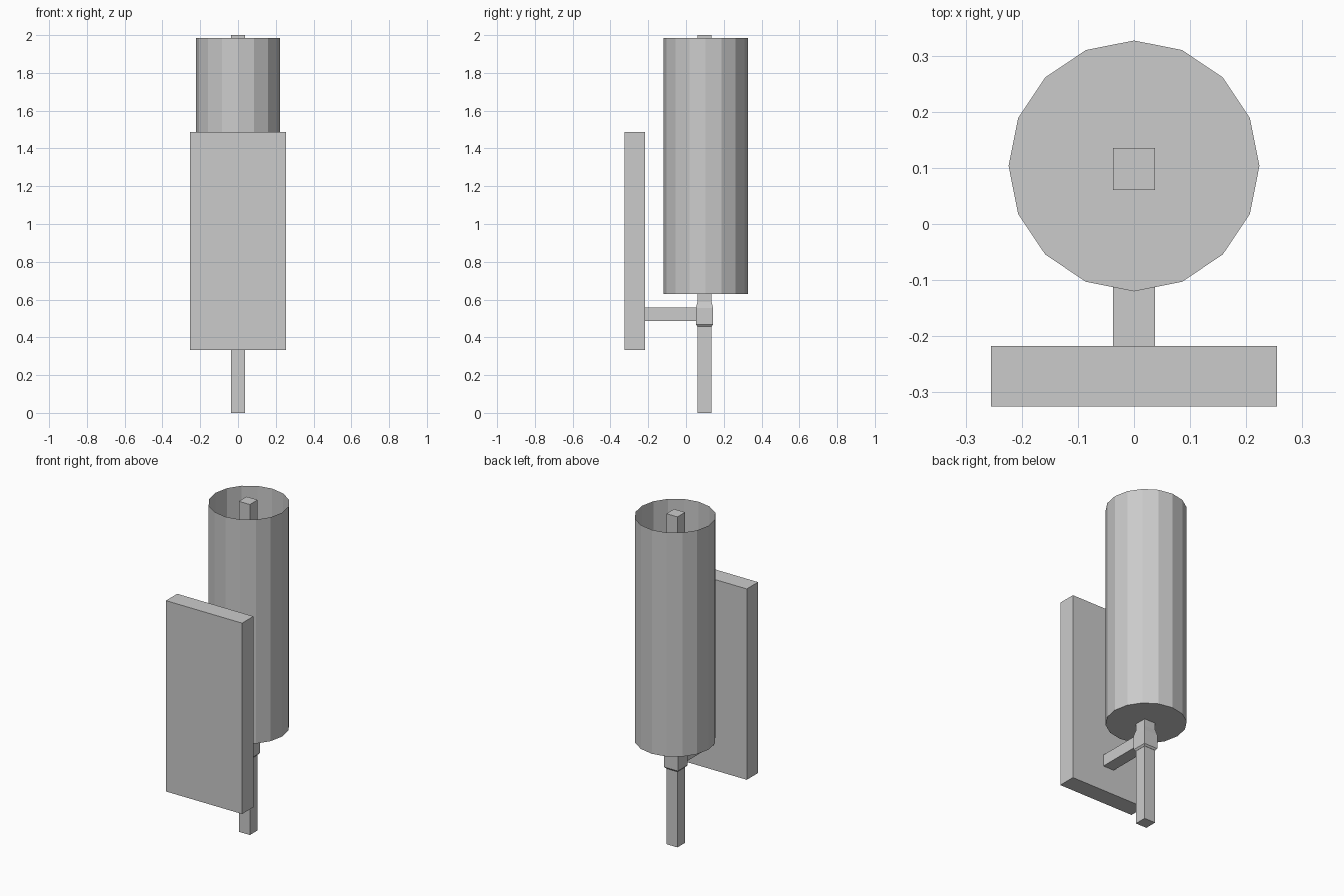
import bpy, bmesh
from math import cos, sin, pi

if "Cube" in bpy.data.objects:
    bpy.data.objects.remove(bpy.data.objects["Cube"])

ROD_Y = 0.098


def finish(name, bm):
    bmesh.ops.recalc_face_normals(bm, faces=bm.faces)
    mesh = bpy.data.meshes.new(name)
    bm.to_mesh(mesh)
    bm.free()
    obj = bpy.data.objects.new(name, mesh)
    bpy.context.collection.objects.link(obj)
    return obj


def loft(name, rings, cap_top=True):
    """Skin a stack of point rings; the bottom is always capped."""
    bm = bmesh.new()
    loops = [[bm.verts.new(p) for p in ring] for ring in rings]
    for a, b in zip(loops, loops[1:]):
        n = len(a)
        for i in range(n):
            j = (i + 1) % n
            bm.faces.new((a[i], a[j], b[j], b[i]))
    bm.faces.new(loops[0][::-1])
    if cap_top:
        bm.faces.new(loops[-1])
    return finish(name, bm)


def rect(x, y0, y1, z):
    return [(-x, y0, z), (x, y0, z), (x, y1, z), (-x, y1, z)]


def box(name, x, y0, y1, z0, z1):
    return loft(name, [rect(x, y0, y1, z0), rect(x, y0, y1, z1)])


def circle(r, y, z, sides=16):
    return [(r * cos(2 * pi * i / sides), y + r * sin(2 * pi * i / sides), z)
            for i in range(sides)]


# Wall plate and the arm reaching out to the collar
box("wall_plate", 0.255, -0.325, -0.217, 0.333, 1.488)
box("arm", 0.037, -0.217, 0.06, 0.487, 0.557)

# Square rod running the full height
box("center_rod", 0.037, ROD_Y - 0.037, ROD_Y + 0.037, 0.0, 2.0)

# Square collar with a chamfered base and tapered top
collar_profile = [(0.038, 0.458), (0.046, 0.468), (0.046, 0.555), (0.038, 0.587)]
loft("collar", [rect(h, ROD_Y - h, ROD_Y + h, z) for h, z in collar_profile])

# Thin open-topped shade with a closed floor
loft("shade", [circle(0.2235, 0.1035, 0.63), circle(0.2235, 0.1035, 1.985)],
     cap_top=False)
